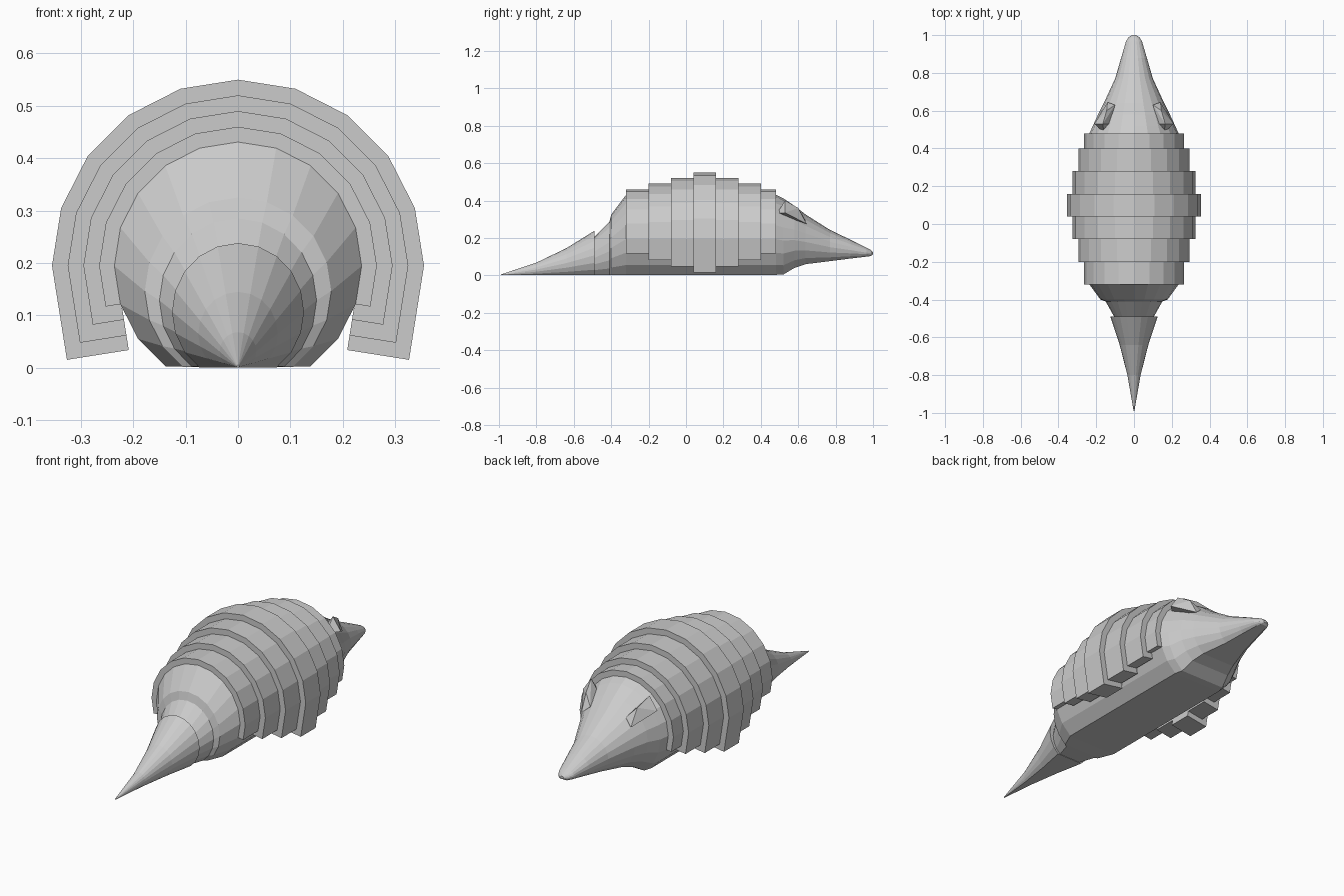
import bpy, bmesh
from math import sin, cos, radians

if "Cube" in bpy.data.objects:
    bpy.data.objects.remove(bpy.data.objects["Cube"])


def make(name, bm):
    bmesh.ops.recalc_face_normals(bm, faces=bm.faces)
    mesh = bpy.data.meshes.new(name)
    bm.to_mesh(mesh)
    bm.free()
    obj = bpy.data.objects.new(name, mesh)
    bpy.context.collection.objects.link(obj)
    return obj


def loft(name, stations):
    """Skin flat-bottomed 20-gon sections: (y, half width, bottom z, top z)."""
    bm = bmesh.new()
    rings = []
    low = cos(radians(144))
    for y, w, bottom, top in stations:
        ring = []
        for i in range(-8, 9):
            a = radians(18 * i)
            z = bottom + (cos(a) - low) / (1 - low) * (top - bottom)
            ring.append(bm.verts.new((w * sin(a), y, z)))
        rings.append(ring)
    for a, b in zip(rings, rings[1:]):
        for i in range(17):
            j = (i + 1) % 17
            bm.faces.new((a[i], a[j], b[j], b[i]))
    bm.faces.new(rings[0])
    bm.faces.new(rings[-1])
    return make(name, bm)


CENTRE, INNER = 0.195, 0.234


def arch(radius, drop):
    """Half-ring profile whose ends run on straight for 'drop'."""
    pts = [(radius * sin(radians(18 * i)), CENTRE + radius * cos(radians(18 * i)))
           for i in range(-5, 6)]
    ex, ez = radius - drop * sin(radians(9)), CENTRE - drop * cos(radians(9))
    return [(-ex, ez)] + pts + [(ex, ez)]


def band(name, y0, y1, radius, drop):
    bm = bmesh.new()
    inner_drop = drop - (radius - INNER) * sin(radians(9))
    outer, inner = arch(radius, drop), arch(INNER, inner_drop)
    rows = [[bm.verts.new((x, y, z)) for x, z in prof]
            for prof, y in ((outer, y0), (outer, y1), (inner, y1), (inner, y0))]
    for k in range(4):
        a, b = rows[k], rows[(k + 1) % 4]
        for i in range(len(a) - 1):
            bm.faces.new((a[i], a[i + 1], b[i + 1], b[i]))
    for e in (0, -1):
        bm.faces.new([r[e] for r in rows])
    return make(name, bm)


# Body, from the stepped rump to the pointed snout
loft("body", [
    (-0.50, 0.100, 0.003, 0.195), (-0.41, 0.150, 0.002, 0.285),
    (-0.40, 0.178, 0.002, 0.325), (-0.32, 0.236, 0.003, 0.431),
    (0.48, 0.236, 0.003, 0.431), (0.52, 0.218, 0.004, 0.412),
    (0.58, 0.190, 0.040, 0.372), (0.64, 0.160, 0.060, 0.325),
    (0.77, 0.100, 0.076, 0.243), (0.88, 0.068, 0.090, 0.190),
    (0.965, 0.043, 0.100, 0.148), (0.988, 0.030, 0.103, 0.136),
    (1.00, 0.010, 0.112, 0.124)])

# Tail
loft("tail", [
    (-0.99, 0.002, 0.001, 0.005), (-0.80, 0.035, 0.001, 0.068),
    (-0.64, 0.076, 0.001, 0.145), (-0.49, 0.126, 0.001, 0.238)])

# Armour bands, tallest in the middle
sizes = [(0.265, 0.079), (0.295, 0.114), (0.325, 0.149), (0.355, 0.182)]
edges = [-0.32, -0.20, -0.08, 0.04, 0.16, 0.28, 0.40, 0.48]
for n in range(7):
    band(f"armour_band_{n + 1}", edges[n], edges[n + 1], *sizes[min(n, 6 - n)])

# Ears
ear_points = [(0.10, 0.63, 0.31), (0.14, 0.645, 0.275), (0.21, 0.53, 0.335),
              (0.16, 0.485, 0.33), (0.165, 0.53, 0.40), (0.13, 0.53, 0.35),
              (0.145, 0.60, 0.36)]
for side, s in (("right", 1), ("left", -1)):
    bm = bmesh.new()
    for x, y, z in ear_points:
        bm.verts.new((s * x, y, z))
    bmesh.ops.convex_hull(bm, input=bm.verts)
    make(f"{side}_ear", bm)
